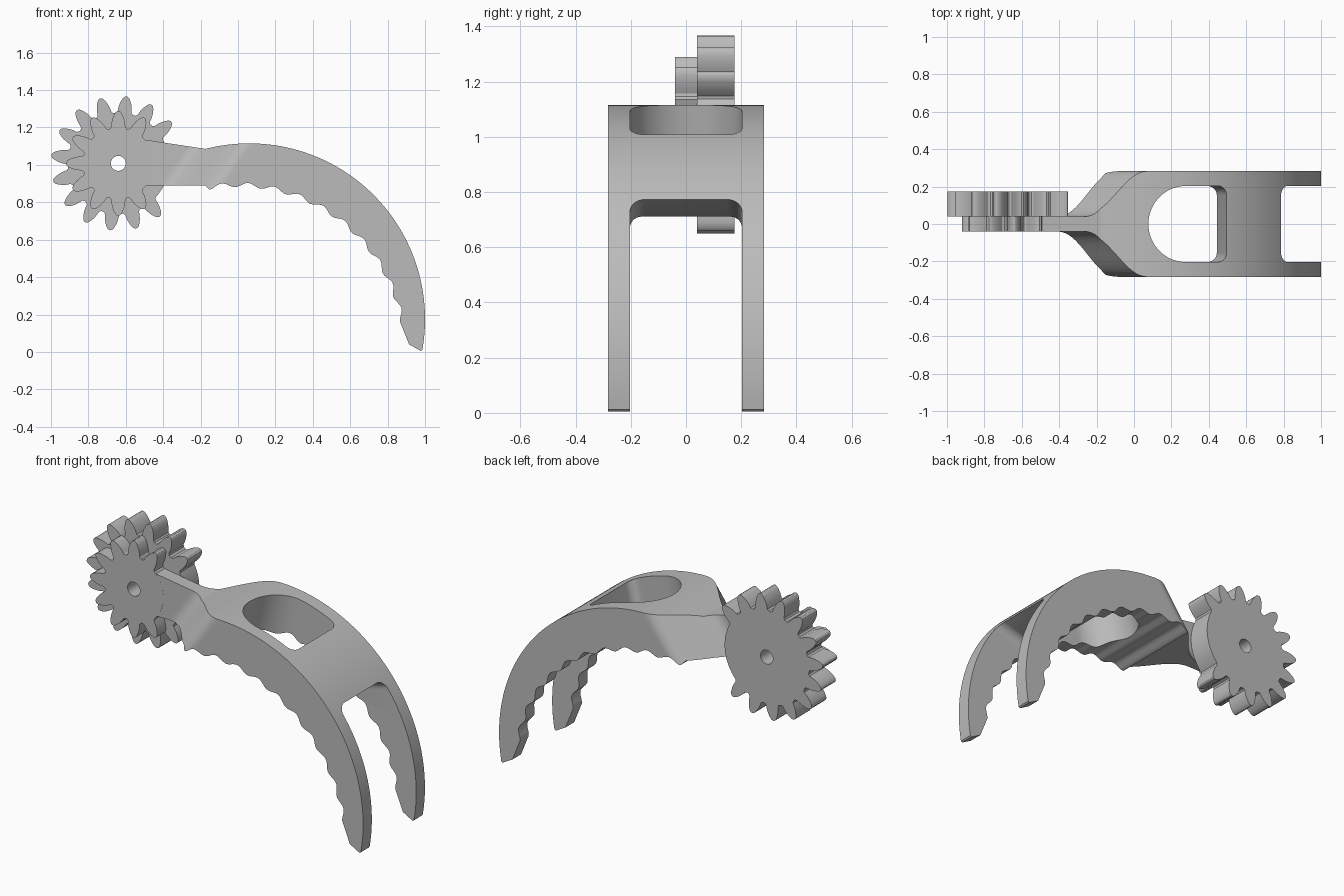
import bpy, bmesh, math

cube = bpy.data.objects.get("Cube")
if cube:
    bpy.data.objects.remove(cube, do_unlink=True)

grey = bpy.data.materials.new("grey_plastic")
grey.use_nodes = True
grey.diffuse_color = (0.5, 0.5, 0.5, 1)
grey.node_tree.nodes["Principled BSDF"].inputs["Base Color"].default_value = (0.5, 0.5, 0.5, 1)


def prism(name, pts, place, lo, hi):
    """Extrude a closed 2D outline between lo and hi; place(a, b, t) gives the 3D point."""
    bm = bmesh.new()
    rings = [[bm.verts.new(place(a, b, t)) for a, b in pts] for t in (lo, hi)]
    for ring in rings:
        bm.faces.new(ring)
    n = len(pts)
    for i in range(n):
        j = (i + 1) % n
        bm.faces.new((rings[0][i], rings[0][j], rings[1][j], rings[1][i]))
    bmesh.ops.recalc_face_normals(bm, faces=bm.faces)
    mesh = bpy.data.meshes.new(name)
    bm.to_mesh(mesh)
    bm.free()
    mesh.materials.append(grey)
    obj = bpy.data.objects.new(name, mesh)
    bpy.context.collection.objects.link(obj)
    return obj


def activate(obj):
    bpy.ops.object.select_all(action='DESELECT')
    obj.select_set(True)
    bpy.context.view_layer.objects.active = obj


def boolean(obj, tool, operation):
    mod = obj.modifiers.new("cut", 'BOOLEAN')
    mod.operation, mod.object, mod.solver = operation, tool, 'EXACT'
    activate(obj)
    bpy.ops.object.modifier_apply(modifier=mod.name)
    bpy.data.objects.remove(tool, do_unlink=True)


def smooth(obj):
    activate(obj)
    bpy.ops.object.shade_smooth_by_angle(angle=math.radians(30))


def arc(cx, cy, r, start, end, n):
    """Points along an arc, angles in degrees."""
    angles = [math.radians(start + (end - start) * i / n) for i in range(n + 1)]
    return [(cx + r * math.cos(a), cy + r * math.sin(a)) for a in angles]


def along_y(a, b, t):
    return (a, t, b)


# Gears: same tooth size, three teeth left out towards the arm
GEAR_X, GEAR_Z, MODULE = -0.64, 1.008, 0.04
TOOTH = [(-1.25, 1.15), (-1.05, 0.95), (-0.5, 0.9), (0, 0.78),
         (0.5, 0.58), (0.85, 0.36), (1, 0.12)]  # height, half width in modules


def gear(name, teeth, phase, y0, y1):
    pitch = MODULE * teeth / 2
    root = pitch - 1.25 * MODULE
    step = 360 / teeth
    pts = []
    for i in range(teeth):
        mid = phase + i * step
        off = (mid + 180) % 360 - 180
        if abs(off) < 1.6 * step:
            pts += arc(GEAR_X, GEAR_Z, root, mid - step * 0.4, mid + step * 0.4, 4)
            continue
        flank = [(pitch + h * MODULE, w * MODULE) for h, w in TOOTH]
        for r, w in [(r, -w) for r, w in flank] + flank[::-1]:
            a = math.radians(mid) + w / r
            pts.append((GEAR_X + r * math.cos(a), GEAR_Z + r * math.sin(a)))
    obj = prism(name, pts, along_y, y0, y1)
    bore = prism("bore", arc(GEAR_X, GEAR_Z, 0.04, 0, 350, 35), along_y, -1, 1)
    boolean(obj, bore, 'DIFFERENCE')
    smooth(obj)


gear("large_gear", 16, 15.5, 0.04, 0.175)
gear("small_gear", 12, 0, -0.04, 0.04)

# Finger side outline: straight neck, outer arc, blunt tip, scalloped inner arc
side = [(-0.5, 0.89), (-0.5, 1.135)]
side += arc(0.06, 0.175, 0.94, 104.4, -10, 64)
side += [(0.978, 0.005), (0.915, 0.04)]
GRIPS, START, END = 10, 10.5, 100
steps = GRIPS * 12
for i in range(steps + 1):
    a = math.radians(START + (END - START) * i / steps)
    r = 0.893 - 0.012 * math.cos(2 * math.pi * GRIPS * i / steps)
    side.append((r * math.cos(a), r * math.sin(a)))
side.append((-0.174, 0.89))
finger = prism("forked_finger", side, along_y, -0.4, 0.4)

# Plan outline: thin neck flaring to full width along a slanted shoulder
NECK, WIDE = 0.0395, 0.283
edge = [(-1.5, NECK)]
for i in range(25):
    t = i / 24
    s = t ** 3 * (t * (6 * t - 15) + 10)
    edge.append((-0.43 + 0.36 * t, NECK + (WIDE - NECK) * s))
edge.append((2, WIDE))
plan = edge + [(x, -y) for x, y in reversed(edge)]
shoulder = prism("shoulder", plan, lambda a, b, t: (a + 0.72 * (t - 0.89), b, t), -0.2, 1.4)
boolean(finger, shoulder, 'INTERSECT')

# Window: round at the neck end, small corners at the crossbar
win = arc(0.018, 0, 0.203, 90, 270, 32)
win += arc(0.208, -0.153, 0.05, -90, 0, 8) + arc(0.208, 0.153, 0.05, 0, 90, 8)
window = prism("window", win, lambda a, b, t: (a + 0.235 * t, b, t), 0.5, 1.4)
boolean(finger, window, 'DIFFERENCE')

# Slot between the two prongs, with rounded upper corners
top = 0.773
slot_pts = [(-0.203, -1), (0.203, -1)]
slot_pts += arc(0.148, top - 0.055, 0.055, 0, 90, 8) + arc(-0.148, top - 0.055, 0.055, 90, 180, 8)
slot = prism("slot", slot_pts, lambda a, b, t: (t, a, b + 0.257 * (t - 0.785)), 0.45, 1.3)
boolean(finger, slot, 'DIFFERENCE')
smooth(finger)
